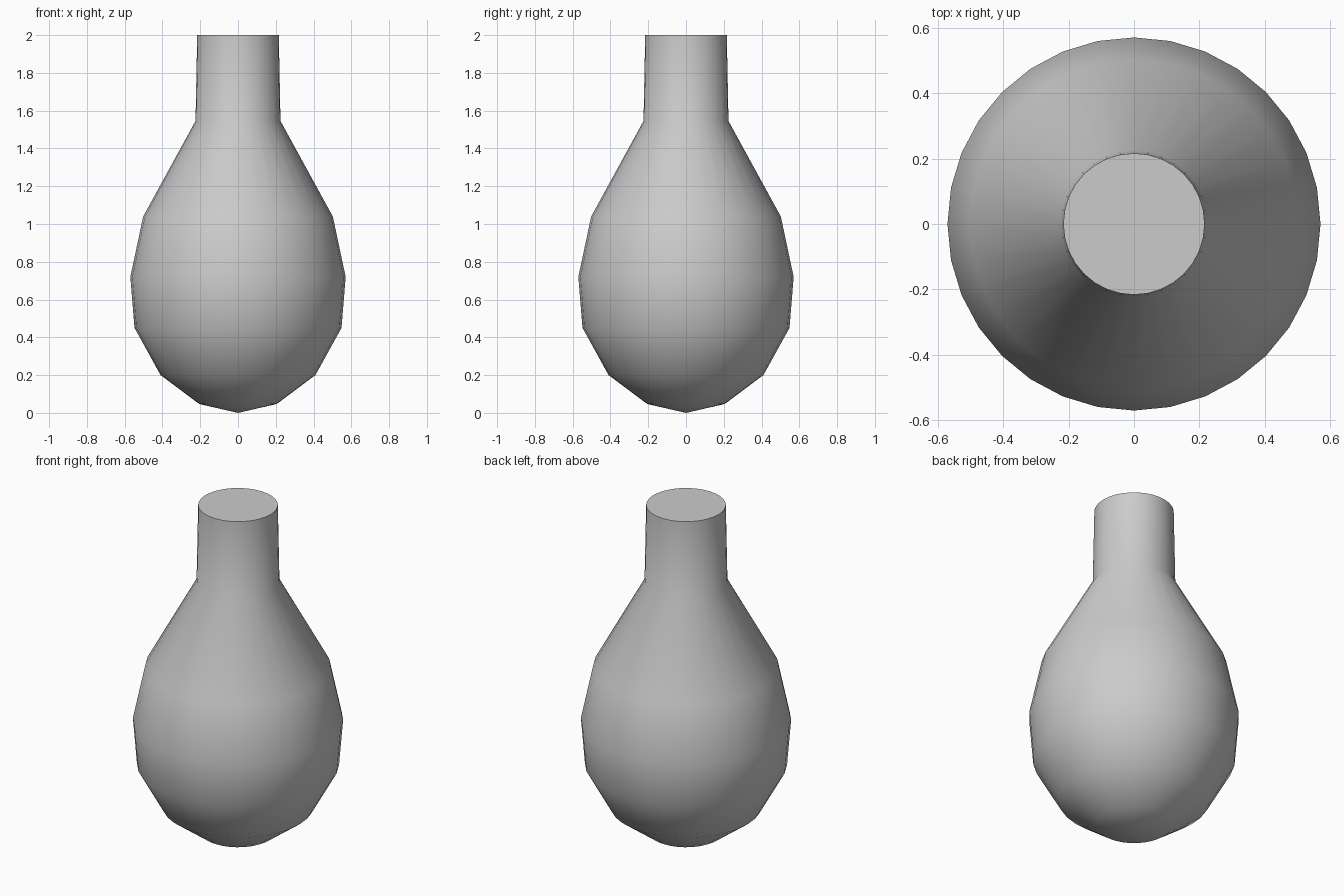
import bpy, bmesh
from math import cos, sin, tau, radians

if "Cube" in bpy.data.objects:
    bpy.data.objects.remove(bpy.data.objects["Cube"])

SIDES = 32
# (radius, height) from the base ring up to the neck rim
PROFILE = [(0.205, 0.047), (0.41, 0.20), (0.548, 0.45), (0.57, 0.72),
           (0.502, 1.04), (0.225, 1.545), (0.216, 2.0)]

bm = bmesh.new()
rings = [[bm.verts.new((r * cos(tau * i / SIDES), r * sin(tau * i / SIDES), z))
          for i in range(SIDES)] for r, z in PROFILE]

# Body and neck walls
for low, high in zip(rings, rings[1:]):
    for i in range(SIDES):
        j = (i + 1) % SIDES
        bm.faces.new((low[i], low[j], high[j], high[i]))

# Shallow pointed base
tip = bm.verts.new((0, 0, 0))
for i in range(SIDES):
    bm.faces.new((tip, rings[0][(i + 1) % SIDES], rings[0][i]))

# Flat top of the neck
bm.faces.new(rings[-1])

mesh = bpy.data.meshes.new("flask_body")
bm.to_mesh(mesh)
bm.free()
flask = bpy.data.objects.new("flask_body", mesh)
bpy.context.collection.objects.link(flask)

# Smooth walls with a sharp rim
bpy.context.view_layer.objects.active = flask
flask.select_set(True)
bpy.ops.object.shade_smooth_by_angle(angle=radians(40))
